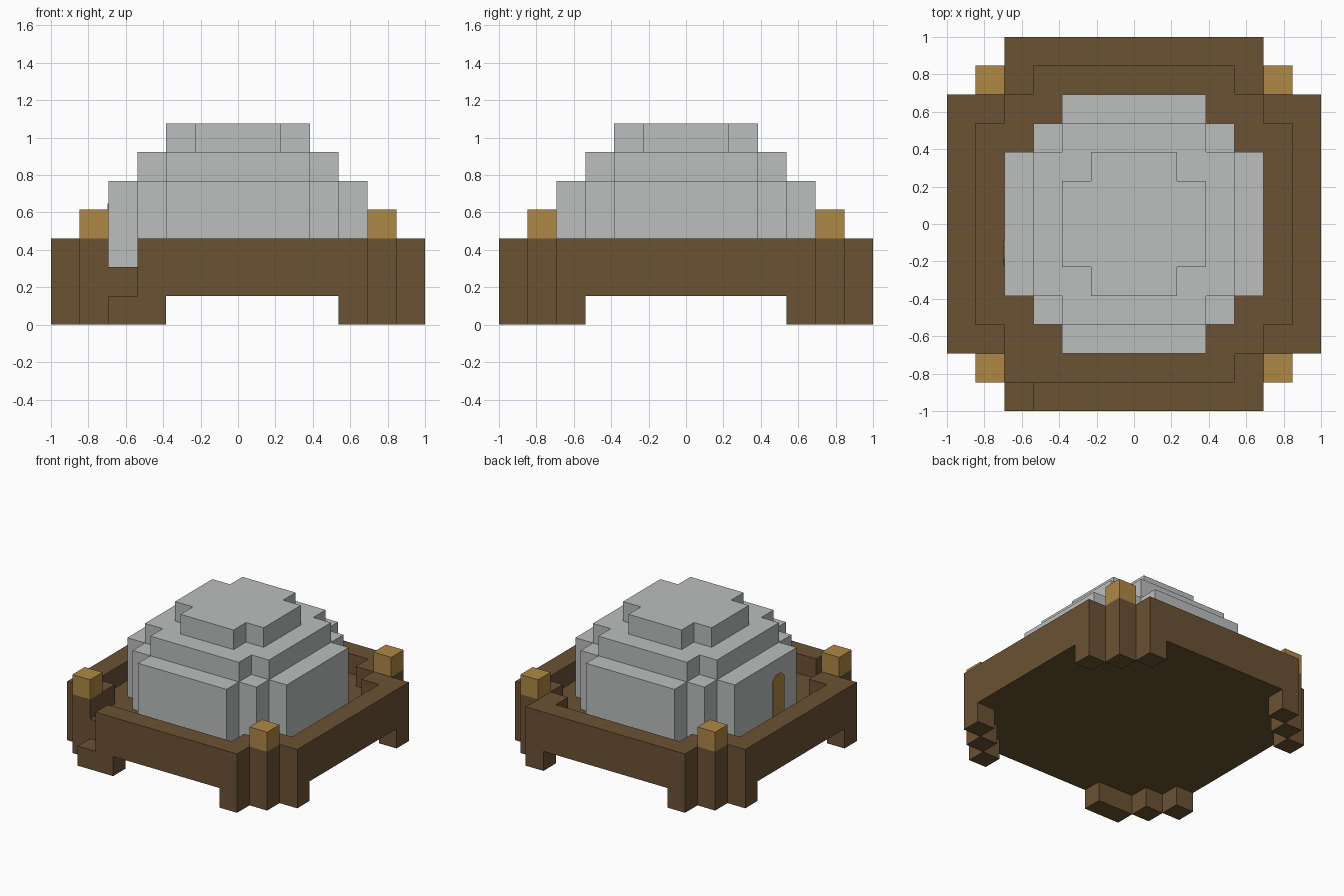
import bpy
import bmesh
from mathutils import Vector

U = 2 / 13          # edge of one building block
SPAN = range(-6, 7)

cube = bpy.data.objects.get("Cube")
if cube:
    bpy.data.objects.remove(cube, do_unlink=True)


def material(name, rgb):
    mat = bpy.data.materials.new(name)
    mat.use_nodes = True
    mat.diffuse_color = (*rgb, 1)
    mat.node_tree.nodes["Principled BSDF"].inputs["Base Color"].default_value = (*rgb, 1)
    return mat


brown = material("dark wood brown", (0.145, 0.084, 0.033))
tan = material("light wood tan", (0.434, 0.246, 0.061))
grey = material("stone grey", (0.497, 0.52, 0.515))


def finish(name, bm, mat):
    bmesh.ops.recalc_face_normals(bm, faces=bm.faces)
    mesh = bpy.data.meshes.new(name)
    bm.to_mesh(mesh)
    bm.free()
    mesh.materials.append(mat)
    obj = bpy.data.objects.new(name, mesh)
    bpy.context.collection.objects.link(obj)
    return obj


def stepped(x, y, reach, total):
    """True inside a stair-cornered octagon of blocks."""
    return max(abs(x), abs(y)) <= reach and abs(x) + abs(y) <= total


def block_shell(name, cells, mat):
    """Outer skin of a set of blocks, flat areas merged."""
    bm = bmesh.new()
    corners = {}

    def vert(p):
        key = tuple(round(2 * c) for c in p)
        if key not in corners:
            corners[key] = bm.verts.new(p * U)
        return corners[key]

    for cell in cells:
        centre = Vector(cell) + Vector((0, 0, 0.5))
        for axis in range(3):
            for sign in (-1, 1):
                n = Vector((0, 0, 0))
                n[axis] = sign
                if tuple(int(c) for c in Vector(cell) + n) in cells:
                    continue
                a = Vector((0, 0, 0))
                a[(axis + 1) % 3] = 0.5
                b = n.cross(a)
                mid = centre + n / 2
                bm.faces.new([vert(mid + s * a + t * b)
                              for s, t in ((1, 1), (-1, 1), (-1, -1), (1, -1))])
    bmesh.ops.dissolve_limit(bm, angle_limit=0.01, verts=bm.verts, edges=bm.edges)
    return finish(name, bm, mat)


# Platform: corner feet, floor and parapet, with a stair cut into the front
platform = set()
for x in SPAN:
    for y in SPAN:
        if not stepped(x, y, 6, 10):
            continue
        if abs(x) + abs(y) == 10 or (x, y) == (-3, -6):
            platform.add((x, y, 0))
        if (x, y) != (-4, -6):
            platform.add((x, y, 1))
        if not stepped(x, y, 5, 8) and not (x == -4 and y < -4):
            platform.add((x, y, 2))
block_shell("platform", platform, brown)

# Post caps on the four corners
for side, x in (("left", 5), ("right", -5)):
    for end, y in (("front", -5), ("back", 5)):
        block_shell(f"post_cap_{end}_{side}", {(x, y, 3)}, tan)

# Stone dome in three stepped tiers
dome = set()
for levels, reach, total in (((2, 3, 4), 4, 6), ((5,), 3, 5), ((6,), 2, 3)):
    dome |= {(x, y, z) for z in levels for x in SPAN for y in SPAN
             if stepped(x, y, reach, total)}
block_shell("stone_dome", dome, grey)

# Thin arched door on the right side of the dome
bm = bmesh.new()
outline = ((-0.5, 2), (0.5, 2), (0.5, 4), (0.25, 4.22), (-0.25, 4.22), (-0.5, 4))
wall_x = -4.5 * U
door = bm.faces.new([bm.verts.new((wall_x, (y * 0.9 - 1) * U, z * U)) for y, z in outline])
new = bmesh.ops.extrude_face_region(bm, geom=[door])["geom"]
bmesh.ops.translate(bm, vec=(-0.006, 0, 0),
                    verts=[v for v in new if isinstance(v, bmesh.types.BMVert)])
finish("door", bm, tan)
